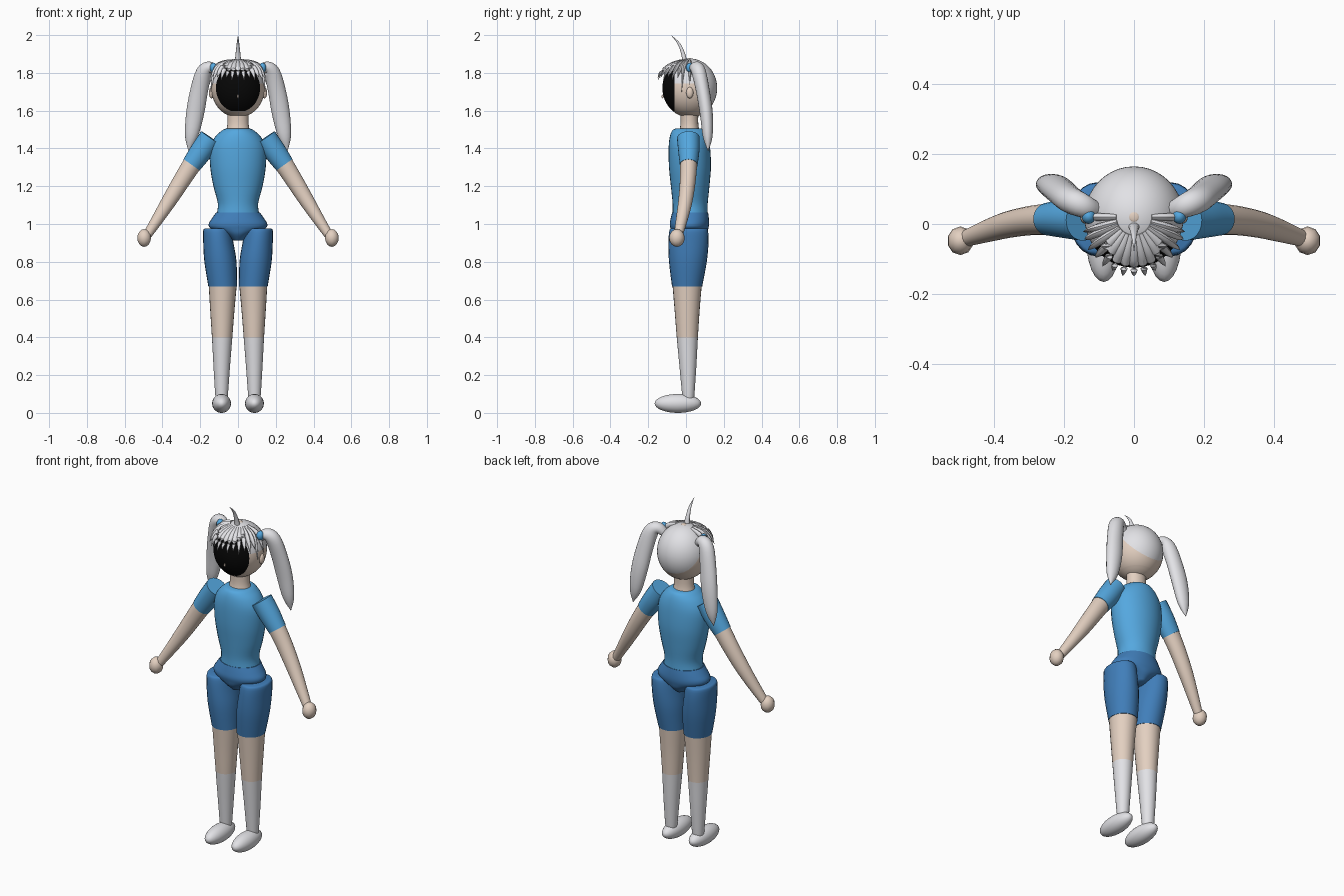
import bpy, bmesh, math
from mathutils import Vector, Matrix

cube = bpy.data.objects.get("Cube")
if cube:
    bpy.data.objects.remove(cube, do_unlink=True)


def material(name, rgb):
    m = bpy.data.materials.new(name)
    m.use_nodes = True
    m.diffuse_color = (*rgb, 1)
    m.node_tree.nodes["Principled BSDF"].inputs["Base Color"].default_value = (*rgb, 1)
    return m


WHITE = material("white", (0.76, 0.76, 0.79))
SKIN = material("skin", (0.77, 0.63, 0.53))
SHIRT = material("shirt_blue", (0.09, 0.39, 0.74))
SHORTS = material("shorts_blue", (0.052, 0.21, 0.49))
BLACK = material("black", (0.002, 0.002, 0.002))


def finish(bm, name, mats, rule=None, angle=50):
    """Turn a bmesh into a smooth object, colouring faces by a rule on their centre."""
    bmesh.ops.recalc_face_normals(bm, faces=bm.faces)
    for f in bm.faces:
        f.smooth = True
        if rule:
            f.material_index = rule(f.calc_center_median())
    me = bpy.data.meshes.new(name)
    bm.to_mesh(me)
    bm.free()
    for m in mats:
        me.materials.append(m)
    me.set_sharp_from_angle(angle=math.radians(angle))
    ob = bpy.data.objects.new(name, me)
    bpy.context.collection.objects.link(ob)
    return ob


def refine(rows, steps):
    """Catmull-Rom interpolation of rows of numbers."""
    rows = [Vector(r) for r in rows]
    out = []
    for i in range(len(rows) - 1):
        a, b, c, d = rows[max(i - 1, 0)], rows[i], rows[i + 1], rows[min(i + 2, len(rows) - 1)]
        for k in range(steps):
            t = k / steps
            out.append(b + (c - a) * t / 2 + (2 * a - 5 * b + 4 * c - d) * t * t / 2
                       + (3 * b - a - 3 * c + d) * t ** 3 / 2)
    return out + [rows[-1]]


def loft(name, rows, mats, rule=None, segs=24, steps=4, level=False):
    """Skin elliptical rings (x, y, z, radius across, radius deep) along a path."""
    rows = refine(rows, steps)
    bm = bmesh.new()
    rings = []
    for i, r in enumerate(rows):
        c = Vector(r[:3])
        t = Vector(rows[min(i + 1, len(rows) - 1)][:3]) - Vector(rows[max(i - 1, 0)][:3])
        if level:
            u, v = Vector((1, 0, 0)), Vector((0, 1, 0))
        else:
            v = Vector((0, 1, 0)) if abs(t.x) > abs(t.y) or abs(t.z) > abs(t.y) else Vector((0, 0, 1))
            u = v.cross(t).normalized()
            v = t.cross(u).normalized()
        ring = []
        for k in range(segs):
            a = math.tau * k / segs
            ring.append(bm.verts.new(c + u * max(r[3], 0.0005) * math.cos(a)
                                     + v * max(r[4], 0.0005) * math.sin(a)))
        rings.append(ring)
    for a, b in zip(rings, rings[1:]):
        for k in range(segs):
            bm.faces.new((a[k], a[k - 1], b[k - 1], b[k]))
    bm.faces.new(rings[0])
    bm.faces.new(rings[-1])
    return finish(bm, name, mats, rule)


def ball(name, center, radii, mat, u=24, v=16):
    bm = bmesh.new()
    bmesh.ops.create_uvsphere(bm, u_segments=u, v_segments=v, radius=1)
    bm.transform(Matrix.Translation(center) @ Matrix.Diagonal((*radii, 1)))
    return finish(bm, name, [mat])


# Head: one sphere cut along the hairline and the face edge
HC, HR = Vector((0, 0.02, 1.72)), (0.142, 0.145, 0.156)
bm = bmesh.new()
bmesh.ops.create_uvsphere(bm, u_segments=40, v_segments=28, radius=1)
bm.transform(Matrix.Translation(HC) @ Matrix.Diagonal((*HR, 1)))
FACE_Y, HAIR_Z = -0.062, 1.745
NAPE, NAPE_DIR = Vector((0, 0.06, HAIR_Z)), Vector((0, 0.8, 0.6))
CHIN_Z = 1.597
for co, no in ((Vector((0, FACE_Y, 0)), Vector((0, 1, 0))), (Vector((0, 0, HAIR_Z)), Vector((0, 0, 1))),
               (NAPE, NAPE_DIR), (Vector((0, 0, CHIN_Z)), Vector((0, 0, 1)))):
    bmesh.ops.bisect_plane(bm, geom=bm.verts[:] + bm.edges[:] + bm.faces[:], plane_co=co, plane_no=no)


def head_colour(c):
    if c.y < FACE_Y and CHIN_Z < c.z < 1.83:
        return 2
    return 0 if c.z > HAIR_Z or (c - NAPE).dot(NAPE_DIR) > 0 else 1


finish(bm, "head", [WHITE, SKIN, BLACK], head_colour)
ball("crown_spot", (0, 0.02, 1.874), (0.015, 0.015, 0.004), SKIN, 12, 8)
ball("nose", (0, -0.124, 1.675), (0.005, 0.006, 0.01), SKIN, 8, 6)
loft("neck", [(0, 0.018, 1.48, 0.066, 0.056), (0, 0.018, 1.53, 0.056, 0.047),
              (0, 0.018, 1.6, 0.057, 0.048)], [SKIN], level=True)

# Standing lock of hair on the crown
loft("crown_lock", [(0, -0.005, 1.85, 0.018, 0.014), (0, -0.015, 1.9, 0.013, 0.011),
                    (0, -0.038, 1.955, 0.007, 0.007), (0, -0.08, 2.0, 0, 0)], [WHITE], segs=10)


# Fringe: curved spikes fanned around the forehead
def head_point(az, z, push):
    s = math.sqrt(max(0, 1 - ((z - HC.z) / HR[2]) ** 2))
    return (math.sin(az) * (HR[0] * s + push), HC.y - math.cos(az) * (HR[1] * s + push), z)


def spike(name, az, tip_z, push, w):
    rows = [(*head_point(az, 1.863, -0.008), w * 0.6, 0.008),
            (*head_point(az, 1.842, 0.012), w, 0.011),
            (*head_point(az, 1.805, push * 0.9), w * 0.7, 0.008),
            (*head_point(az, tip_z, push), 0, 0)]
    loft(name, rows, [WHITE], segs=8, steps=3)


for i in range(-6, 7):
    spike("fringe_spike", math.radians(i * 11), 1.775 - 0.015 * (i % 2), 0.034 - 0.002 * abs(i), 0.015)
for s in (-1, 1):
    for deg, tip in ((74, 1.70), (90, 1.735)):
        spike("side_lock", s * math.radians(deg), tip, 0.012, 0.015)

# Shirt and hips
loft("shirt", [(0, 0.015, 1.505, 0.065, 0.07), (0, 0.015, 1.495, 0.085, 0.088), (0, 0.016, 1.46, 0.122, 0.102),
               (0, 0.018, 1.4, 0.148, 0.11), (0, 0.021, 1.3, 0.147, 0.111), (0, 0.022, 1.2, 0.13, 0.102),
               (0, 0.022, 1.11, 0.107, 0.093), (0, 0.022, 1.055, 0.112, 0.093)],
     [SHIRT], segs=32, level=True)
loft("hips", [(0, 0.022, 1.062, 0.115, 0.095), (0, 0.02, 1.03, 0.138, 0.101), (0, 0.018, 1.0, 0.155, 0.104),
              (0, 0.018, 0.975, 0.143, 0.1), (0, 0.018, 0.945, 0.075, 0.09), (0, 0.018, 0.912, 0.03, 0.06)],
     [SHORTS], segs=32, level=True)

# Paired parts
for s, side in ((1, "left"), (-1, "right")):
    def mirrored(rows):
        return [(s * r[0], *r[1:]) for r in rows]

    loft(side + "_shorts", mirrored([
        (0.11, 0.014, 0.977, 0.062, 0.09), (0.11, 0.014, 0.965, 0.074, 0.102), (0.104, 0.013, 0.9, 0.08, 0.106),
        (0.093, 0.01, 0.8, 0.085, 0.1), (0.081, 0.006, 0.67, 0.076, 0.08)]), [SHORTS], level=True)
    loft(side + "_leg", mirrored([
        (0.081, 0.006, 0.672, 0.074, 0.077), (0.083, 0.006, 0.54, 0.064, 0.066), (0.084, 0.007, 0.4, 0.054, 0.056),
        (0.086, 0.01, 0.25, 0.044, 0.045), (0.087, 0.012, 0.1, 0.034, 0.033), (0.087, 0.012, 0.07, 0.03, 0.03)]),
        [SKIN, WHITE], lambda c: int(c.z < 0.4), level=True)
    ball(side + "_shoe", (s * 0.087, -0.043, 0.05), (0.05, 0.123, 0.05), WHITE)

    loft(side + "_sleeve", mirrored([
        (0.145, 0.012, 1.457, 0.06, 0.06), (0.195, 0.015, 1.385, 0.059, 0.056),
        (0.246, 0.014, 1.313, 0.052, 0.047)]), [SHIRT])
    loft(side + "_arm", mirrored([
        (0.243, 0.014, 1.317, 0.05, 0.045), (0.295, 0.01, 1.235, 0.046, 0.042), (0.36, -0.002, 1.13, 0.04, 0.038),
        (0.42, -0.02, 1.035, 0.032, 0.032), (0.478, -0.04, 0.945, 0.024, 0.024)]), [SKIN])
    ball(side + "_hand", (s * 0.497, -0.048, 0.926), (0.038, 0.041, 0.047), SKIN, 10, 8)
    ball(side + "_ear", (s * 0.14, 0.02, 1.695), (0.014, 0.019, 0.03), SKIN, 16, 10)

    # Bunches with their ties
    ball(side + "_hair_tie", (s * 0.13, 0.022, 1.828), (0.02, 0.022, 0.026), SHIRT, 14, 10)
    loft(side + "_bunch", mirrored([
        (0.112, 0.04, 1.805, 0.022, 0.026), (0.145, 0.052, 1.828, 0.031, 0.034), (0.18, 0.068, 1.803, 0.042, 0.038),
        (0.207, 0.09, 1.7, 0.047, 0.036), (0.228, 0.108, 1.58, 0.047, 0.034), (0.248, 0.115, 1.46, 0.033, 0.025),
        (0.262, 0.117, 1.385, 0, 0)]), [WHITE], segs=20)
